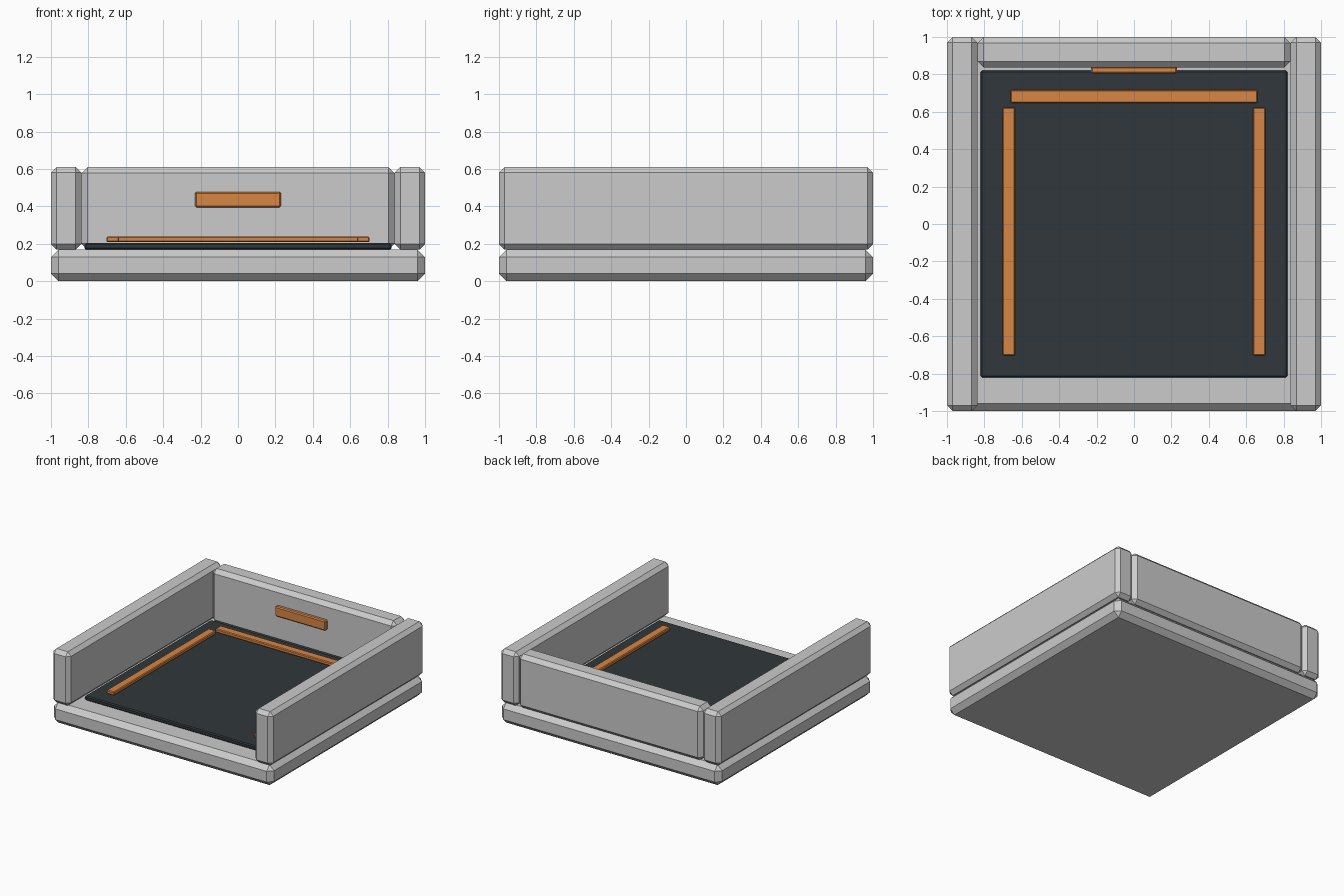
import bpy, bmesh

if "Cube" in bpy.data.objects:
    bpy.data.objects.remove(bpy.data.objects["Cube"])


def material(name, color):
    m = bpy.data.materials.new(name)
    m.diffuse_color = color
    m.use_nodes = True
    m.node_tree.nodes["Principled BSDF"].inputs["Base Color"].default_value = m.diffuse_color
    return m


dark = material("dark_slate", (0.03, 0.038, 0.044, 1))
orange = material("orange", (0.68, 0.24, 0.06, 1))


def block(name, x, y, z, chamfer, mat=None):
    """Chamfered box given by its (min, max) range on each axis."""
    bm = bmesh.new()
    bmesh.ops.create_cube(bm, size=1)
    for v in bm.verts:
        for i, (lo, hi) in enumerate((x, y, z)):
            v.co[i] = lo if v.co[i] < 0 else hi
    bmesh.ops.bevel(bm, geom=bm.edges[:], offset=chamfer, segments=1,
                    affect='EDGES', profile=0.5)
    me = bpy.data.meshes.new(name)
    bm.to_mesh(me)
    bm.free()
    if mat:
        me.materials.append(mat)
    ob = bpy.data.objects.new(name, me)
    bpy.context.collection.objects.link(ob)
    return ob


# Base slab and dark floor panel
block("base_slab", (-1, 1), (-1, 1), (0, 0.168), 0.04)
block("floor_panel", (-0.82, 0.82), (-0.82, 0.82), (0.168, 0.204), 0.008, dark)

# Walls and floor strips on both sides
for side, s in (("left", -1), ("right", 1)):
    block(side + "_wall", sorted((s * 0.838, s)), (-1, 1), (0.168, 0.61), 0.03)
    block(side + "_floor_strip", sorted((s * 0.635, s * 0.703)),
          (-0.703, 0.623), (0.208, 0.238), 0.006, orange)

# Back wall with its floor strip and wall plate
block("back_wall", (-0.836, 0.836), (0.838, 1), (0.168, 0.61), 0.032)
block("back_floor_strip", (-0.66, 0.66), (0.647, 0.716), (0.208, 0.238), 0.006, orange)
block("wall_plate", (-0.23, 0.23), (0.805, 0.842), (0.395, 0.477), 0.008, orange)
